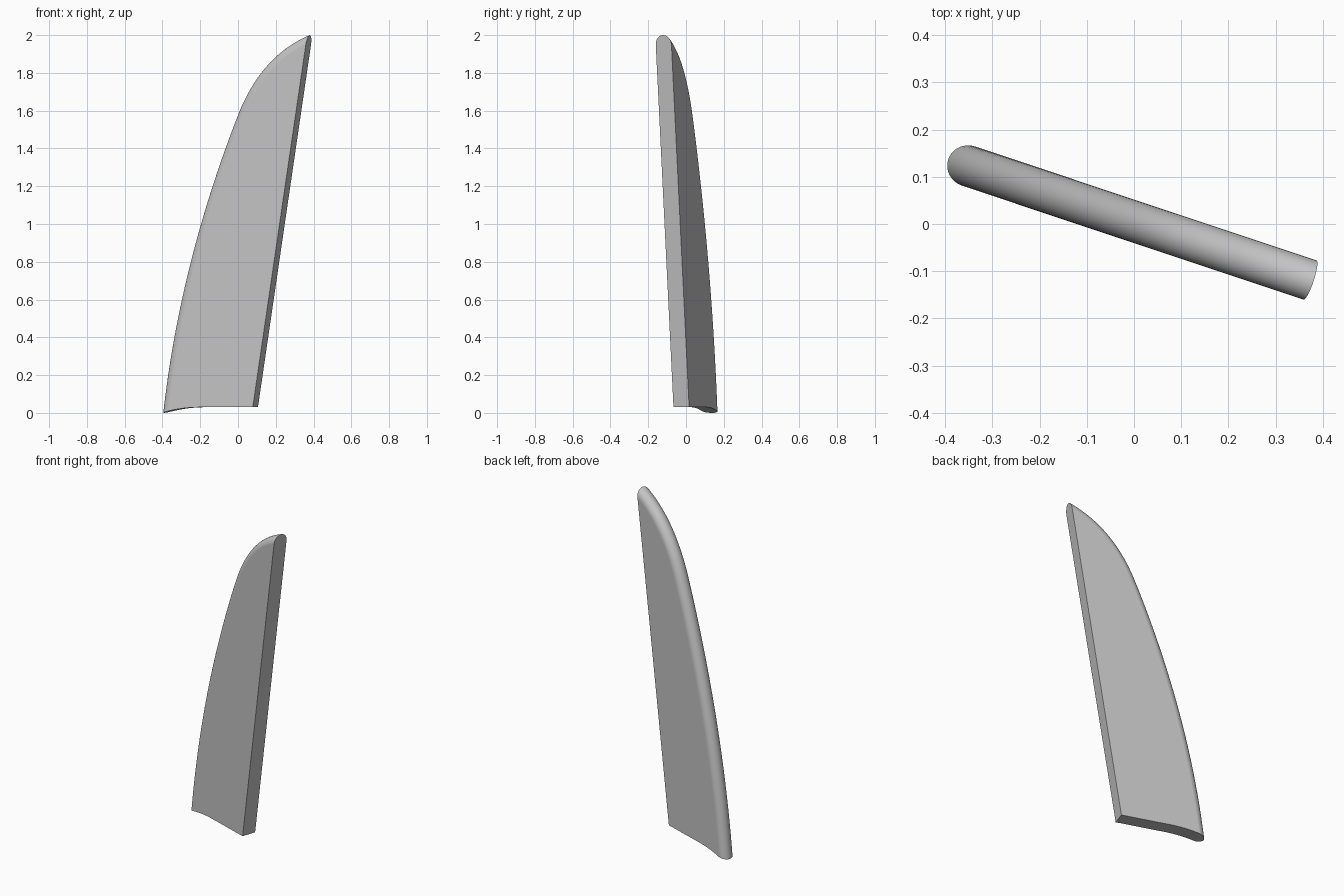
import bpy, bmesh, math
from mathutils import Vector

cube = bpy.data.objects.get("Cube")
if cube:
    bpy.data.objects.remove(cube, do_unlink=True)

R = 0.0437                      # half thickness, also the edge radius
ANGLE = math.radians(-18.45)    # turn of the blade about z
COS = math.cos(ANGLE)


def solid(name, layers):
    """Closed solid from matching outline loops, capped at both ends."""
    bm = bmesh.new()
    rings = [[bm.verts.new(p) for p in layer] for layer in layers]
    n = len(rings[0])
    for a, b in zip(rings, rings[1:]):
        for i in range(n):
            j = (i + 1) % n
            bm.faces.new((a[i], a[j], b[j], b[i]))
    bm.faces.new(rings[0])
    bm.faces.new(rings[-1])
    bmesh.ops.recalc_face_normals(bm, faces=bm.faces)
    mesh = bpy.data.meshes.new(name)
    bm.to_mesh(mesh)
    bm.free()
    obj = bpy.data.objects.new(name, mesh)
    bpy.context.collection.objects.link(obj)
    return obj


# Leading edge: gentle sweep, then a tighter curve to the tip
curve = []
for i in range(22):
    z = -0.1 + 1.675 * i / 22
    curve.append(Vector((-0.395 + 0.112 * z + 0.088 * z * z, z)))
p0, p3 = Vector((0, 1.575)), Vector((0.379, 2.0))
p1 = p0 + 0.21 * Vector((0.363, 0.932))
p2 = p3 - 0.2 * Vector((0.92, 0.39))
for i in range(25):
    t = i / 24
    u = 1 - t
    curve.append(u**3 * p0 + 3 * u * u * t * p1 + 3 * u * t * t * p2 + t**3 * p3)
curve.append(p3 + 0.2 * Vector((0.92, 0.39)))
curve = [Vector((p.x / COS, p.y)) for p in curve]

# Inward normals of the leading edge
normals = []
for i in range(len(curve)):
    d = (curve[min(i + 1, len(curve) - 1)] - curve[max(i - 1, 0)]).normalized()
    normals.append(Vector((d.y, -d.x)))

# Blade blank with a fully rounded leading edge
layers = []
STEPS = 20
for k in range(STEPS + 1):
    a = math.pi * k / STEPS
    inset, depth = R * (1 - math.sin(a)), -R * math.cos(a)
    outline = [p + n * inset for p, n in zip(curve, normals)]
    outline += [Vector((0.9, 1.5)), Vector((0.9, -0.2))]
    layers.append([(p.x, depth, p.y) for p in outline])
blade = solid("fin_blade", layers)


# Trim shape: straight trailing edge and a root that dips at the front
def trailing(z):
    return 0.095 + 0.1543 * (z - 0.03)


trim = [(trailing(2.5), 2.5), (trailing(0.03), 0.03)]
for i in range(19):
    s = -0.2 - 0.3 * i / 18
    trim.append((s, 0.03 * (1 - ((s + 0.2) / 0.216) ** 2)))
trim += [(-0.7, -0.03), (-0.7, 2.5)]
cutter = solid("trim_cutter", [[(s, y, z) for s, z in trim] for y in (-0.2, 0.2)])
cutter.hide_render = True

mod = blade.modifiers.new("trim", "BOOLEAN")
mod.operation = "INTERSECT"
mod.solver = "EXACT"
mod.object = cutter
bpy.ops.object.select_all(action="DESELECT")
blade.select_set(True)
bpy.context.view_layer.objects.active = blade
bpy.ops.object.modifier_apply(modifier=mod.name)
bpy.data.objects.remove(cutter, do_unlink=True)

# Smooth round edge, crisp cut edges, flat sides
bpy.ops.object.shade_smooth_by_angle(angle=math.radians(30))
weighted = blade.modifiers.new("flat_sides", "WEIGHTED_NORMAL")
weighted.keep_sharp = True

blade.rotation_euler.z = ANGLE
blade.location = (0.0017, 0.0052, 0)

# Plain grey finish
grey = bpy.data.materials.new("light_grey")
grey.use_nodes = True
colour = (0.55, 0.55, 0.55, 1)
grey.diffuse_color = colour
grey.node_tree.nodes["Principled BSDF"].inputs["Base Color"].default_value = colour
blade.data.materials.clear()
blade.data.materials.append(grey)
